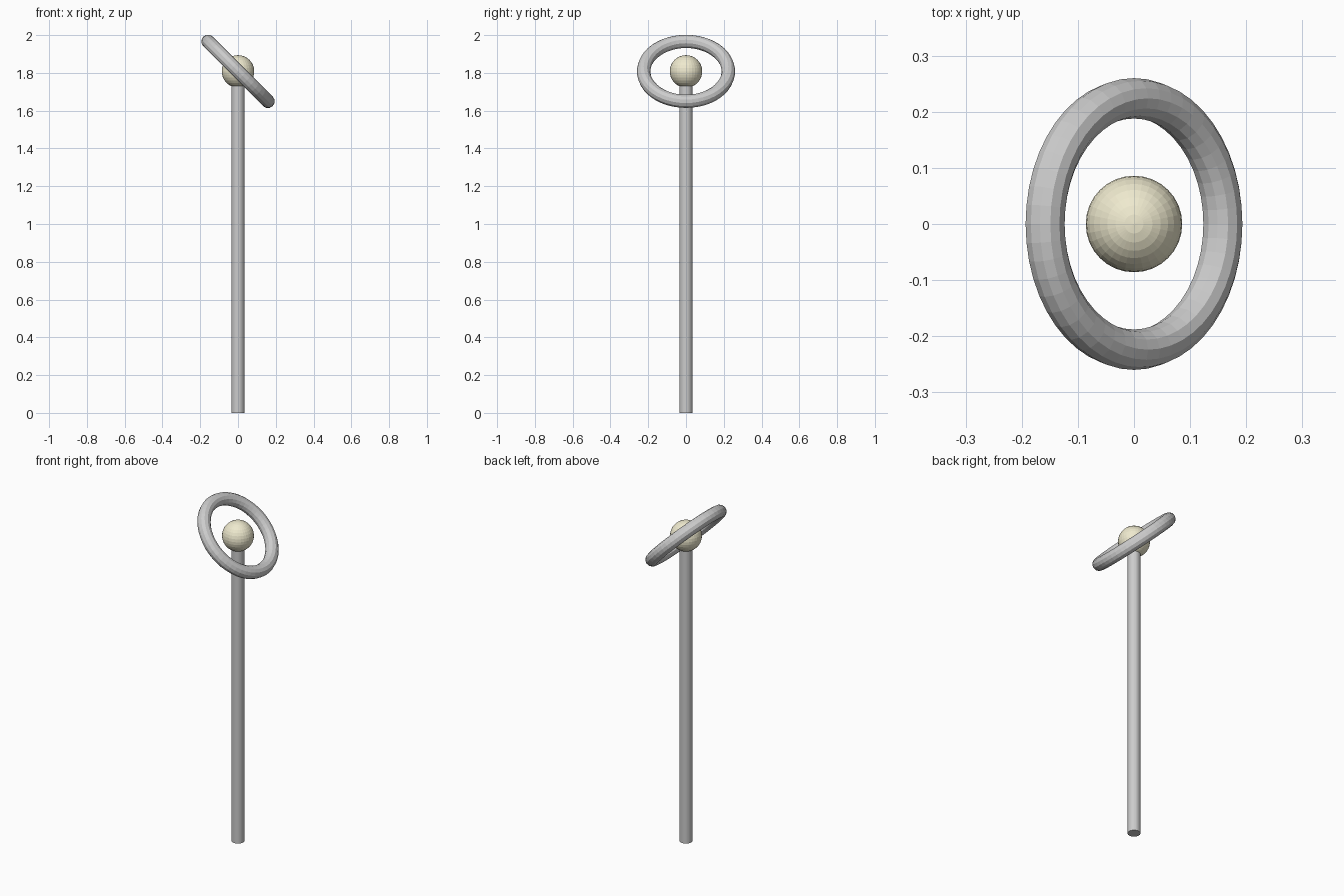
import bpy
import math

if "Cube" in bpy.data.objects:
    bpy.data.objects.remove(bpy.data.objects["Cube"])

CENTRE_Z = 1.808   # shared centre of globe and ring
POLE_TOP = 1.75    # pole ends just inside the globe

# Upright pole
bpy.ops.mesh.primitive_cylinder_add(vertices=32, radius=0.035, depth=POLE_TOP,
                                    location=(0, 0, POLE_TOP / 2))
bpy.context.object.name = "pole"

# Cream globe on top of the pole
bpy.ops.mesh.primitive_uv_sphere_add(segments=32, ring_count=16, radius=0.086,
                                     location=(0, 0, CENTRE_Z))
globe = bpy.context.object
globe.name = "globe"
cream = bpy.data.materials.new("cream")
cream.diffuse_color = (0.86, 0.82, 0.62, 1)
cream.use_nodes = True
cream.node_tree.nodes["Principled BSDF"].inputs["Base Color"].default_value = cream.diffuse_color
globe.data.materials.append(cream)

# Tilted ring around the globe, low on the right side
bpy.ops.mesh.primitive_torus_add(major_segments=48, minor_segments=12,
                                 major_radius=0.224, minor_radius=0.036,
                                 location=(0, 0, CENTRE_Z),
                                 rotation=(0, math.radians(45), 0))
bpy.context.object.name = "ring"
